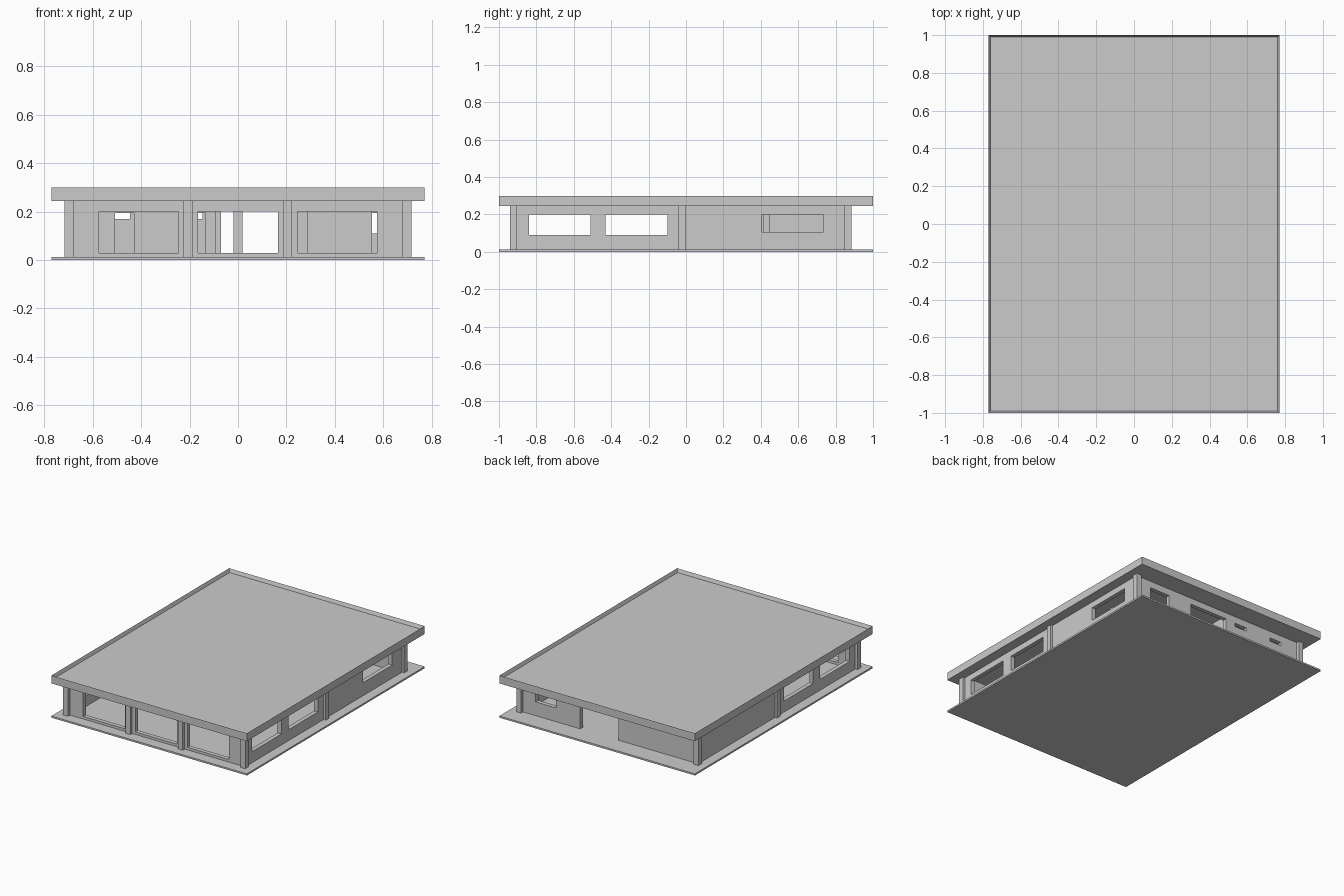
import bpy, bmesh
from mathutils import Vector, Matrix

cube = bpy.data.objects.get("Cube")
if cube:
    bpy.data.objects.remove(cube, do_unlink=True)

grey = bpy.data.materials.new("light_grey")
grey.use_nodes = True
colour = (0.6, 0.6, 0.6, 1)
grey.diffuse_color = colour
grey.node_tree.nodes["Principled BSDF"].inputs["Base Color"].default_value = colour

FLOOR, CEILING = 0.012, 0.245
HEAD = 0.20        # top of the main openings
THICK = 0.03       # outer wall thickness


def finish(bm, name):
    bmesh.ops.recalc_face_normals(bm, faces=bm.faces)
    mesh = bpy.data.meshes.new(name)
    bm.to_mesh(mesh)
    bm.free()
    mesh.materials.append(grey)
    obj = bpy.data.objects.new(name, mesh)
    bpy.context.collection.objects.link(obj)
    return obj


def box(name, low, high):
    low, high = Vector(low), Vector(high)
    bm = bmesh.new()
    matrix = Matrix.Translation((low + high) / 2) @ Matrix.Diagonal((high - low).to_4d())
    bmesh.ops.create_cube(bm, size=1, matrix=matrix)
    return finish(bm, name)


def wall(name, axis, start, end, near, far, openings=()):
    """Wall along x or y between near and far; openings are (start, end, bottom, top)."""
    us = sorted({start, end, *[u for o in openings for u in o[:2]]})
    zs = sorted({FLOOR, CEILING, *[z for o in openings for z in o[2:]]})

    def place(u, z):
        return (u, near, z) if axis == "x" else (near, u, z)

    bm = bmesh.new()
    verts = {(u, z): bm.verts.new(place(u, z)) for u in us for z in zs}
    for u0, u1 in zip(us, us[1:]):
        for z0, z1 in zip(zs, zs[1:]):
            u, z = (u0 + u1) / 2, (z0 + z1) / 2
            if not any(o[0] < u < o[1] and o[2] < z < o[3] for o in openings):
                bm.faces.new([verts[u0, z0], verts[u1, z0], verts[u1, z1], verts[u0, z1]])
    loose = [v for v in bm.verts if not v.link_faces]
    bmesh.ops.delete(bm, geom=loose, context="VERTS")
    # Thicken the panel
    grown = bmesh.ops.extrude_face_region(bm, geom=bm.faces[:], use_keep_orig=True)["geom"]
    depth = far - near
    offset = (0, depth, 0) if axis == "x" else (depth, 0, 0)
    bmesh.ops.translate(bm, vec=offset, verts=[g for g in grown if isinstance(g, bmesh.types.BMVert)])
    return finish(bm, name)


# Floor slab
box("floor_slab", (-0.77, -1, 0), (0.77, 1, FLOOR))

# Roof slab with a thin raised rim
bm = bmesh.new()
matrix = Matrix.Translation((0, 0, 0.272)) @ Matrix.Diagonal((1.54, 2, 0.056, 1))
bmesh.ops.create_cube(bm, size=1, matrix=matrix)
bm.normal_update()
top = max(bm.faces, key=lambda f: f.normal.z)
bmesh.ops.inset_region(bm, faces=[top], thickness=0.013)
bmesh.ops.translate(bm, vec=(0, 0, -0.025), verts=top.verts)
finish(bm, "roof")

# Columns
half = 0.019
spots = [(x, y) for x in (-0.698, 0.698) for y in (-0.923, -0.02, 0.865)]
spots += [(-0.208, -0.923), (0.205, -0.923), (0, -0.02)]
for x, y in spots:
    box("column", (x - half, y - half, FLOOR), (x + half, y + half, CEILING))

# Outer walls
W, FRONT, BACK = 0.70, -0.92, 0.862
shop_windows = [(c - 0.165, c + 0.165, 0.03, HEAD) for c in (-0.41, 0, 0.41)]
wall("front_wall", "x", -W, W, FRONT, FRONT + THICK, shop_windows)
wall("back_wall", "x", -W, W, BACK, BACK - THICK, [
    (0.42, 0.58, 0.11, 0.195),
    (-0.07, 0.23, FLOOR, HEAD),
    (-0.245, -0.147, 0.17, 0.195),
    (-0.542, -0.447, 0.17, 0.195),
])
side_windows = [(-0.84, -0.51, 0.09, HEAD), (-0.43, -0.10, 0.09, HEAD)]
rear_window = (0.405, 0.735, 0.105, HEAD)
wall("left_wall", "y", FRONT, BACK, W, W - THICK, side_windows + [rear_window])
wall("right_wall", "y", FRONT, BACK, -W, -W + THICK, side_windows)

# Inner partitions
INNER = W - THICK
doors = [(-0.508, -0.43, FLOOR, 0.195), (-0.215, -0.135, FLOOR, 0.195)]
wall("room_front_wall", "x", -INNER, -0.092, 0.415, 0.45, doors)
wall("passage_wall", "y", 0.45, BACK - THICK, -0.092, -0.122)
wall("room_divider", "y", 0.45, BACK - THICK, -0.315, -0.345)
wall("left_partition", "x", 0.287, 0.553, 0.415, 0.45)
